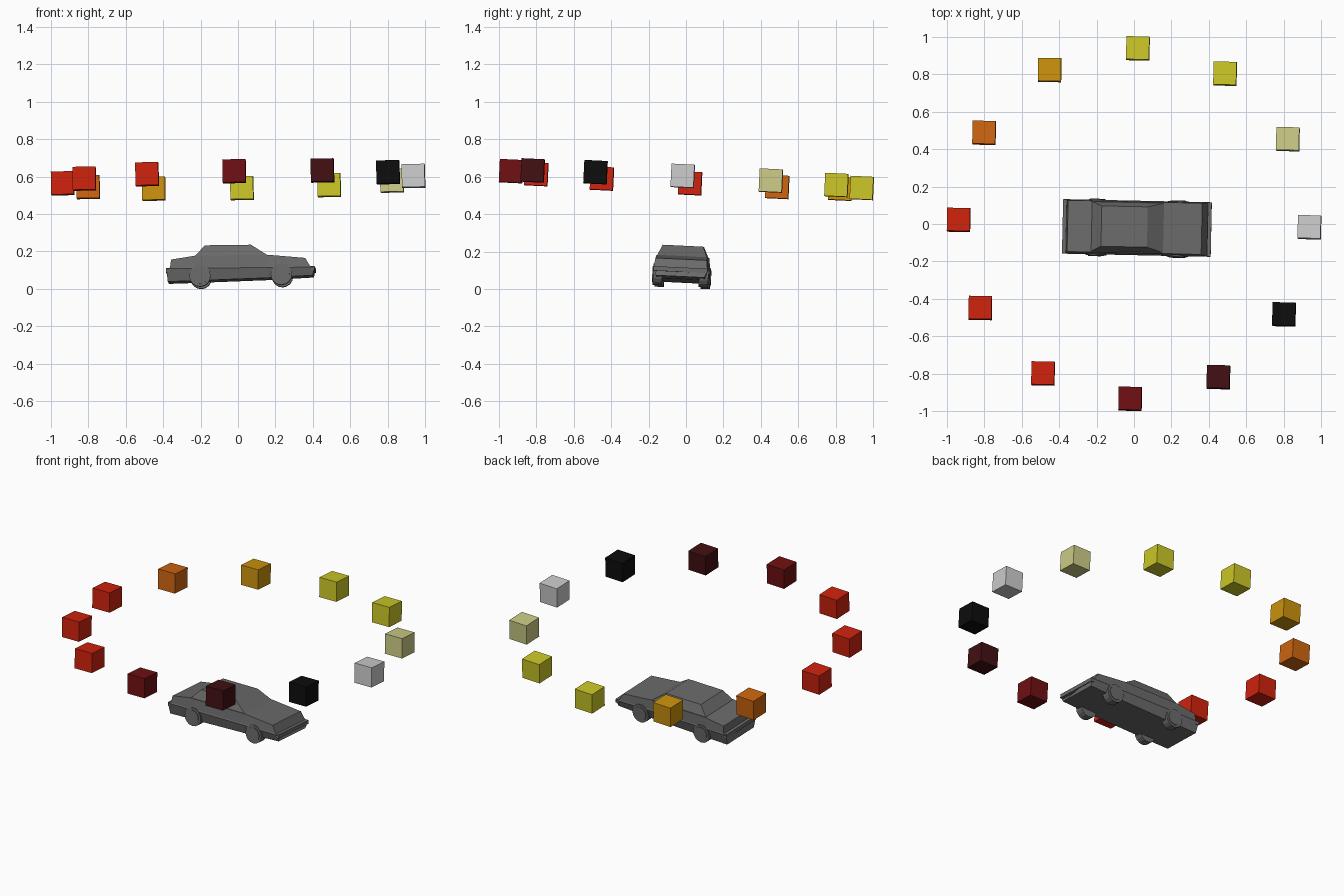
import bpy, bmesh, math
from mathutils import Matrix, Vector, Euler

old = bpy.data.objects.get("Cube")
if old:
    bpy.data.objects.remove(old, do_unlink=True)

# The whole group leans slightly, so every part is placed in this frame
FRAME = Matrix.Translation((0.012, -0.026, 0.003)) @ Euler((-0.048, -0.021, -0.021)).to_matrix().to_4x4()
CAR = FRAME @ Matrix.Translation((-0.008, 0, 0))


def material(name, r, g, b):
    mat = bpy.data.materials.new(name)
    mat.use_nodes = True
    mat.diffuse_color = (r, g, b, 1)
    bsdf = mat.node_tree.nodes["Principled BSDF"]
    bsdf.inputs["Base Color"].default_value = (r, g, b, 1)
    bsdf.inputs["Roughness"].default_value = 0.8
    return mat


car_grey = material("car_grey", 0.145, 0.145, 0.145)
silver = material("silver", 0.6, 0.6, 0.6)
pale = material("pale_yellow", 0.6, 0.6, 0.24)
yellow = material("yellow", 0.6, 0.57, 0.02)
amber = material("amber", 0.6, 0.29, 0.004)
orange = material("orange", 0.61, 0.13, 0.005)
red = material("red", 0.62, 0.016, 0.004)
dark_red = material("dark_red", 0.16, 0.005, 0.006)
maroon = material("maroon", 0.055, 0.005, 0.006)
black = material("black", 0.004, 0.004, 0.004)


def finish(name, bm, mat, matrix):
    bmesh.ops.recalc_face_normals(bm, faces=bm.faces)
    mesh = bpy.data.meshes.new(name)
    bm.to_mesh(mesh)
    bm.free()
    mesh.materials.append(mat)
    ob = bpy.data.objects.new(name, mesh)
    ob.matrix_world = matrix
    bpy.context.collection.objects.link(ob)
    return ob


def loft(name, rings, mat, matrix):
    """Skin a row of closed rings and cap both ends."""
    bm = bmesh.new()
    rows = [[bm.verts.new(p) for p in ring] for ring in rings]
    n = len(rows[0])
    for a, b in zip(rows, rows[1:]):
        for i in range(n):
            j = (i + 1) % n
            bm.faces.new((a[i], a[j], b[j], b[i]))
    bm.faces.new(rows[0])
    bm.faces.new(rows[-1])
    return finish(name, bm, mat, matrix)


def mirrored(side):
    """Close a half cross-section across the centre line."""
    return side + [(x, -y, z) for x, y, z in reversed(side)]


# Body: half widths of sill, bumper line, waist and shoulder
WIDTHS = (0.130, 0.146, 0.143, 0.137)
stations = [
    ((-0.376, -0.382, -0.362, -0.356), (0.038, 0.106, 0.112, 0.155)),
    ((-0.230,) * 4, (0.040, 0.105, 0.112, 0.173)),
    ((0.160,) * 4, (0.047, 0.102, 0.110, 0.170)),
    ((0.400, 0.410, 0.386, 0.361), (0.056, 0.098, 0.106, 0.149)),
]
loft("car_body", [mirrored(list(zip(xs, WIDTHS, zs))) for xs, zs in stations], car_grey, CAR)

# Cabin with sloping windows
cabin = [
    [(-0.230, 0.134, 0.170), (0.162, 0.134, 0.167)],
    [(-0.174, 0.108, 0.229), (0.072, 0.108, 0.227)],
]
loft("cabin", [mirrored(ring) for ring in cabin], car_grey, CAR)

# Slim bumper bars at both ends
for name, x, z in (("front_bumper", 0.401, 0.092), ("rear_bumper", -0.374, 0.099)):
    bm = bmesh.new()
    bmesh.ops.create_cube(bm, size=1)
    bmesh.ops.scale(bm, vec=(0.02, 0.288, 0.024), verts=bm.verts)
    finish(name, bm, car_grey, CAR @ Matrix.Translation((x, 0, z)))

# Wheels with a raised hub on the outer side
for end, x in (("front", 0.232), ("rear", -0.203)):
    for side, s in (("left", 1), ("right", -1)):
        bm = bmesh.new()
        for radius, depth, y in ((0.057, 0.05, 0.123), (0.043, 0.012, 0.146)):
            spin = Matrix.Translation((0, s * y, 0)) @ Matrix.Rotation(math.pi / 2, 4, "X")
            bmesh.ops.create_cone(bm, cap_ends=True, segments=16, radius1=radius,
                                  radius2=radius, depth=depth, matrix=spin)
        finish(f"{end}_{side}_wheel", bm, car_grey, CAR @ Matrix.Translation((x, 0, 0.064)))

# Ring of floating cubes, one every thirty degrees
colours = [silver, pale, yellow, yellow, amber, orange, red, red, red, dark_red, maroon, black]
for i, mat in enumerate(colours):
    angle = math.tau * i / len(colours)
    place = Matrix.Translation((0.938 * math.cos(angle), 0.938 * math.sin(angle), 0.582))
    bm = bmesh.new()
    bmesh.ops.create_cube(bm, size=0.123)
    finish(f"ring_cube_{i + 1}", bm, mat, FRAME @ place)
